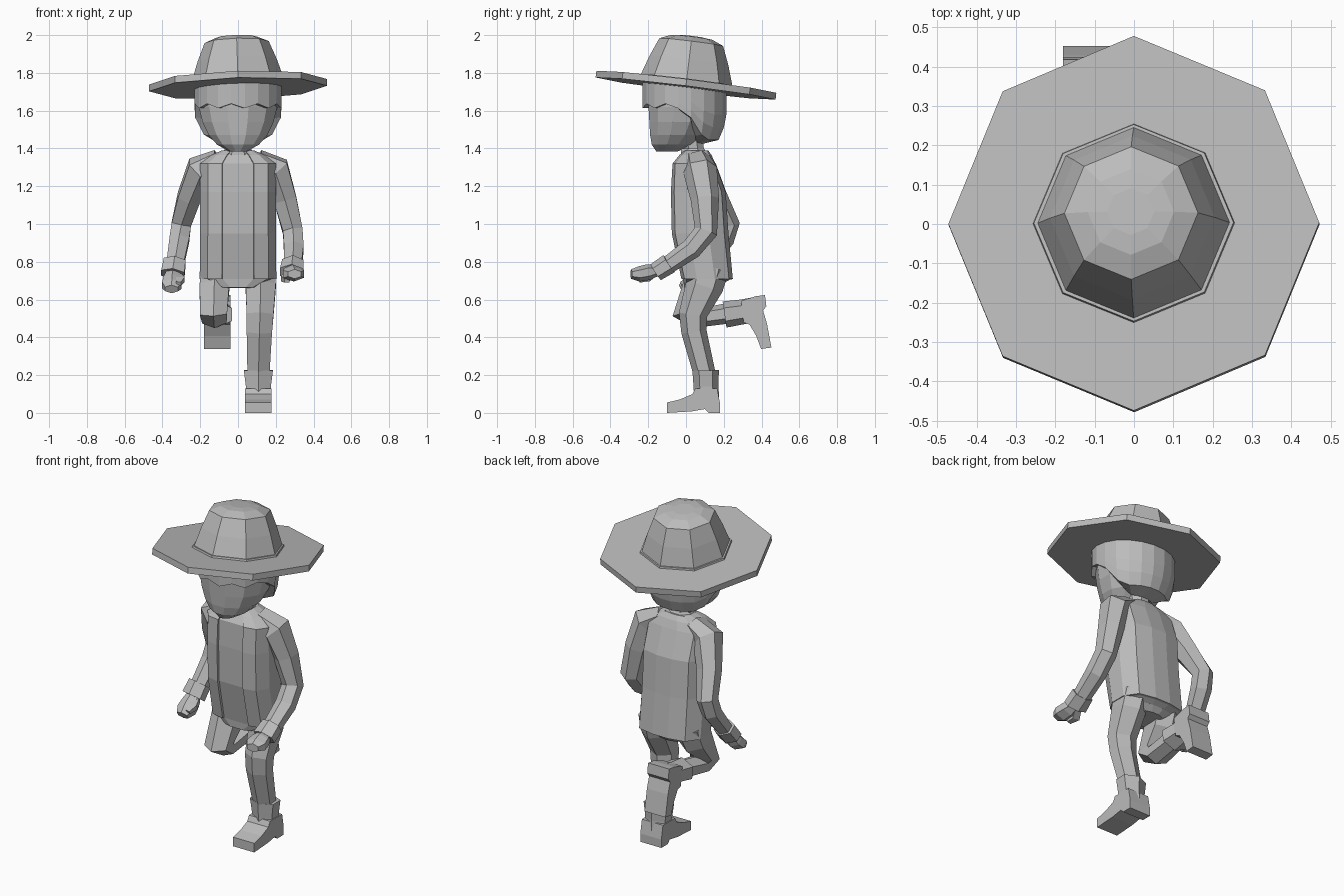
import bpy, bmesh, math
from mathutils import Vector, Matrix

cube = bpy.data.objects.get("Cube")
if cube:
    bpy.data.objects.remove(cube)

grey = bpy.data.materials.new("plain grey")
grey.use_nodes = True
grey.diffuse_color = (0.5, 0.5, 0.5, 1)
grey.node_tree.nodes["Principled BSDF"].inputs["Base Color"].default_value = grey.diffuse_color


def finish(name, bm, matrix=Matrix(), thickness=0):
    bmesh.ops.recalc_face_normals(bm, faces=bm.faces)
    bm.transform(matrix)
    mesh = bpy.data.meshes.new(name)
    bm.to_mesh(mesh)
    bm.free()
    mesh.materials.append(grey)
    ob = bpy.data.objects.new(name, mesh)
    bpy.context.collection.objects.link(ob)
    if thickness:
        mod = ob.modifiers.new("thickness", 'SOLIDIFY')
        mod.thickness = thickness
        mod.offset = -1
    return ob


def skin(name, rings, closed=True, caps=True, **kw):
    """Bridge equal-length rings of points with flat quads."""
    bm = bmesh.new()
    rows = [[bm.verts.new(p) for p in ring] for ring in rings]
    n = len(rows[0])
    for a, b in zip(rows, rows[1:]):
        for i in range(n if closed else n - 1):
            j = (i + 1) % n
            bm.faces.new((a[i], a[j], b[j], b[i]))
    if caps:
        bm.faces.new(rows[0])
        bm.faces.new(rows[-1])
    return finish(name, bm, **kw)


def polygon(n, turn=0.5):
    return [(math.cos(math.tau * (i + turn) / n), math.sin(math.tau * (i + turn) / n)) for i in range(n)]


def limb(name, path, sides=6, **kw):
    """Tube along (x, y, z, half width, half depth), mitred at the joints."""
    pts = [Vector(p[:3]) for p in path]
    widen = 1 / math.cos(math.pi / sides)
    rings = []
    for i, p in enumerate(path):
        t = Vector()
        if i:
            t += (pts[i] - pts[i - 1]).normalized()
        if i < len(pts) - 1:
            t += (pts[i + 1] - pts[i]).normalized()
        t.normalize()
        u = (Vector((1, 0, 0)) - t * t.x).normalized()
        v = t.cross(u)
        rings.append([pts[i] + u * c * p[3] * widen + v * s * p[4] for c, s in polygon(sides)])
    return skin(name, rings, **kw)


def stack(name, rows, shape, **kw):
    """Horizontal rings from (z, centre y, half width, half depth)."""
    return skin(name, [[(x * hx, cy + y * hy, z) for x, y in shape] for z, cy, hx, hy in rows], **kw)


# Torso: shirt inside a jacket that is open at the front
half = [(.42, -1), (.8, -.88), (1, -.4), (1, .3), (.75, .85), (.25, 1)]
body = half + [(-x, y) for x, y in reversed(half)]
torso = [(.708, .112, .203, .136), (.95, .075, .2, .15), (1.17, .065, .2, .145),
         (1.32, .042, .2, .113), (1.365, .05, .14, .085), (1.39, .055, .085, .062)]
stack("jacket", torso, body, closed=False, caps=False, thickness=.02)
stack("shirt", [(.665, .075, .1, .085)] + [(z, cy, hx * .94, hy * .92) for z, cy, hx, hy in torso], body)
stack("hips", [(.66, .1, .08, .08), (.69, .1, .15, .105), (.76, .1, .18, .11)], body)
stack("neck", [(1.34, .05, .085, .07), (1.39, .04, .065, .06), (1.5, .02, .07, .07)], polygon(8))
stack("collar", [(1.35, .05, .1, .085), (1.4, .035, .075, .065)], polygon(8), caps=False, thickness=.012)

# Head
stack("head", [(1.385, -.1, .05, .06), (1.42, -.07, .115, .115), (1.47, -.045, .16, .15),
               (1.54, -.025, .195, .175), (1.62, -.01, .215, .195), (1.7, -.01, .21, .195)], polygon(12))

# Hair shell: jagged fringe in front, long at the back and tucked in below
hair = []
for k in range(6):
    ring = []
    for i, (c, s) in enumerate(polygon(20)):
        edge = 1.625 + .012 * (-1) ** i * (s < 0) - .18 * min(1, max(0, s + .05) / .6)
        top = 1.735 - .025 * s
        z = top + (edge - top) * min(k, 4) / 4
        r = 1 - .2 * (max(0, 1.6 - z) / .16) ** 2
        if k == 5:
            r, z = r * .55, z - .02 * max(0, s)
        ring.append((.232 * c * r, -.008 + .225 * s * r, z))
    hair.append(ring)
skin("hair", hair)

# Hat, tilted back and slightly sideways
tilt = Matrix.Translation((0, 0, 1.737)) @ Matrix.Rotation(math.radians(-7), 4, 'X') \
    @ Matrix.Rotation(math.radians(-1.8), 4, 'Y')
octagon = polygon(8, 0)
stack("hat_brim", [(-.02, 0, .472, .48), (.016, 0, .472, .48)], octagon, matrix=tilt)
stack("hat_band", [(.01, 0, .258, .256), (.026, 0, .254, .252)], octagon, matrix=tilt)
stack("hat_crown", [(.02, 0, .246, .246), (.13, 0, .21, .21), (.228, 0, .17, .17),
                    (.253, 0, .11, .11), (.259, 0, .06, .06)], octagon, matrix=tilt)


# Arms: sleeve, cuff, fist and thumb
def arm(side, sleeve, cuff, hand, thumb):
    limb(side + "_sleeve", sleeve)
    limb(side + "_cuff", cuff)
    limb(side + "_hand", hand)
    limb(side + "_thumb", thumb, sides=4)


arm("left",
    [(.1, .06, 1.34, .05, .07), (.2, .075, 1.285, .075, .09), (.25, .1, 1.13, .06, .075),
     (.29, .105, .96, .052, .062), (.295, .03, .87, .052, .056), (.29, -.12, .765, .045, .045)],
    [(.29, -.09, .79, .056, .054), (.285, -.16, .745, .062, .05)],
    [(.285, -.15, .755, .035, .03), (.29, -.2, .745, .05, .042), (.295, -.25, .735, .056, .04),
     (.3, -.29, .735, .035, .025)],
    [(.27, -.16, .74, .02, .02), (.25, -.2, .71, .022, .022), (.26, -.245, .7, .014, .014)])
arm("right",
    [(-.1, .06, 1.34, .05, .07), (-.2, .075, 1.285, .075, .09), (-.26, .15, 1.14, .06, .07),
     (-.3, .225, 1.0, .052, .06), (-.31, .2, .92, .052, .056), (-.335, .1, .775, .045, .045)],
    [(-.335, .115, .8, .058, .055), (-.345, .07, .735, .062, .052)],
    [(-.345, .075, .745, .034, .03), (-.348, .045, .705, .046, .045), (-.35, .01, .675, .052, .042),
     (-.352, -.025, .655, .034, .025)],
    [(-.32, .06, .725, .02, .02), (-.305, .015, .705, .022, .022), (-.315, -.025, .685, .014, .014)])

# Trouser legs
limb("left_leg", [(.115, .12, .77, .08, .11), (.12, .097, .67, .08, .1), (.117, .037, .52, .071, .075),
                  (.113, .042, .43, .067, .067), (.108, .1, .2, .058, .058)])
limb("right_leg", [(-.115, .12, .77, .08, .11), (-.125, .08, .66, .078, .1), (-.13, .005, .53, .072, .078),
                   (-.125, .05, .5, .065, .052), (-.115, .24, .53, .056, .055)])


# Boots: extruded foot profile with a flared shaft
def boot(side, matrix):
    outline = [(.18, 0), (.12, 0), (.1, .02), (.03, .008), (-.1, 0), (-.1, .055),
               (-.03, .072), (.035, .1), (.05, .13), (.165, .13), (.18, .05)]
    skin(side + "_boot_foot", [[(x, y, z) for y, z in outline] for x in (-.07, .07)], matrix=matrix)
    limb(side + "_boot_shaft", [(0, .11, .06, .066, .066), (0, .106, .14, .066, .066),
                                (0, .104, .225, .077, .07)], matrix=matrix)


boot("left", Matrix.Translation((.108, 0, 0)))
boot("right", Matrix.Translation((-.11, .44, .445)) @ Matrix.Rotation(math.radians(97), 4, 'X'))
